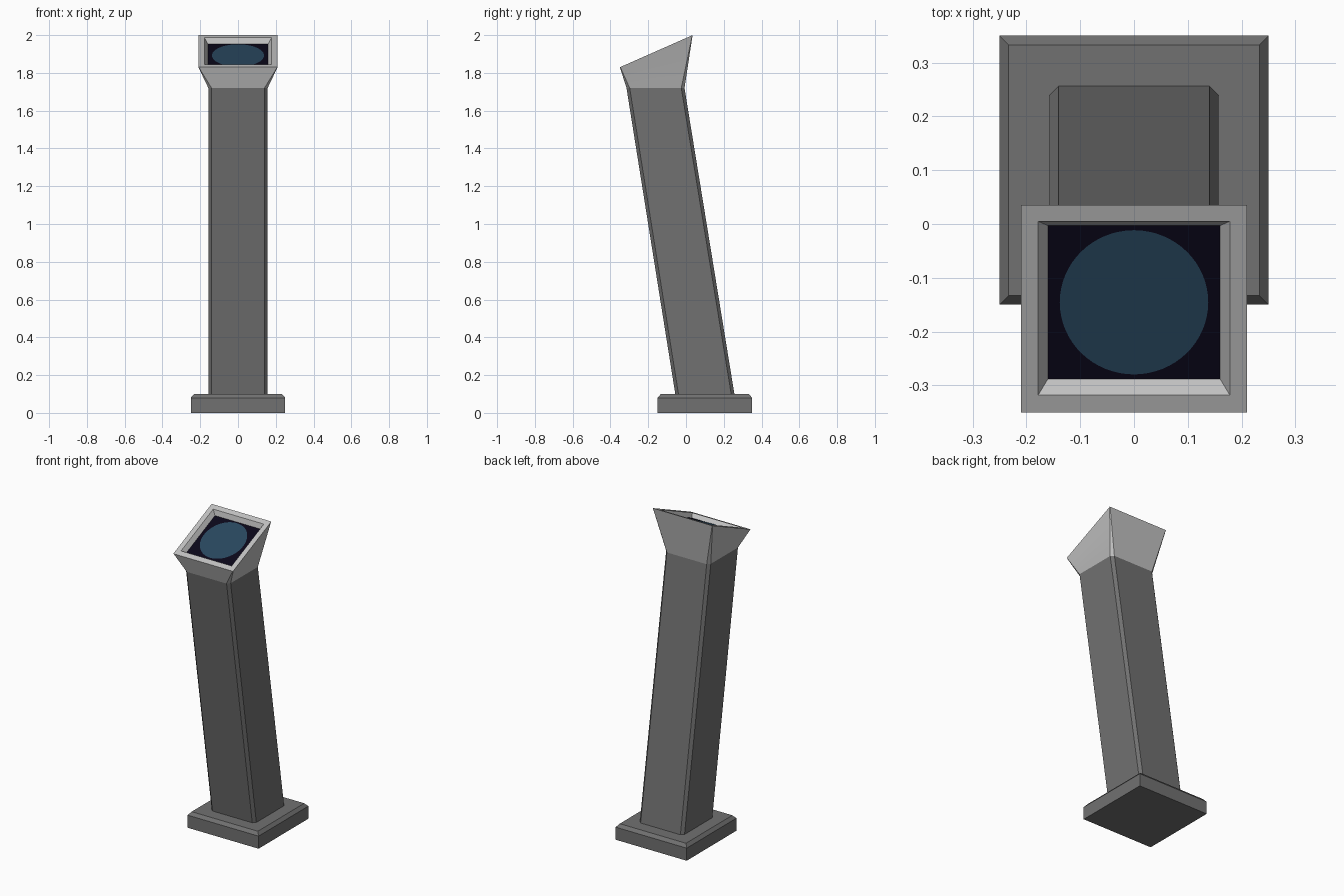
import bpy, bmesh, math
from mathutils import Vector

if "Cube" in bpy.data.objects:
    bpy.data.objects.remove(bpy.data.objects["Cube"])


def material(name, rgb):
    m = bpy.data.materials.new(name)
    m.diffuse_color = (*rgb, 1)
    m.use_nodes = True
    m.node_tree.nodes["Principled BSDF"].inputs["Base Color"].default_value = m.diffuse_color
    return m


DARK = material("dark_grey", (0.165, 0.165, 0.165))
LIGHT = material("light_grey", (0.53, 0.53, 0.53))
BLACK = material("screen_black", (0.003, 0.002, 0.010))
BLUE = material("screen_blue", (0.021, 0.062, 0.110))


def ring(hx, y0, y1, z, c=0.0):
    """Rectangle with optional chamfered corners; z is a function of y."""
    if c:
        pts = [(-hx + c, y0), (hx - c, y0), (hx, y0 + c), (hx, y1 - c),
               (hx - c, y1), (-hx + c, y1), (-hx, y1 - c), (-hx, y0 + c)]
    else:
        pts = [(-hx, y0), (hx, y0), (hx, y1), (-hx, y1)]
    return [Vector((x, y, z(y))) for x, y in pts]


def loft(name, rings, mat, cap_start=True, cap_end=True):
    bm = bmesh.new()
    loops = [[bm.verts.new(p) for p in r] for r in rings]
    n = len(loops[0])
    for a, b in zip(loops, loops[1:]):
        for i in range(n):
            j = (i + 1) % n
            bm.faces.new((a[i], a[j], b[j], b[i]))
    if cap_start:
        bm.faces.new(loops[0][::-1])
    if cap_end:
        bm.faces.new(loops[-1])
    me = bpy.data.meshes.new(name)
    bm.to_mesh(me)
    bm.free()
    me.materials.append(mat)
    ob = bpy.data.objects.new(name, me)
    bpy.context.collection.objects.link(ob)
    return ob


def flat(z):
    return lambda y: z


# Sloped top plane of the head, and the same plane lowered for the screen
SLOPE = 0.17 / 0.385


def rim_z(y):
    return 1.83 + (y + 0.35) * SLOPE


def screen_z(y):
    return rim_z(y) - 0.03


# Base plate with bevelled top edge
loft("base_plate", [ring(0.25, -0.15, 0.35, flat(0)),
                    ring(0.25, -0.15, 0.35, flat(0.08)),
                    ring(0.233, -0.133, 0.333, flat(0.10))], DARK)

# Leaning column with chamfered corners
loft("column", [ring(0.157, -0.056, 0.257, flat(0.095), 0.017),
                ring(0.157, -0.315, -0.008, flat(1.72), 0.017)], DARK)

# Flared head: chamfered column section blending to a sharp sloped rectangle
low = ring(0.157, -0.315, -0.008, flat(1.72), 0.017)
high = ring(0.21, -0.35, 0.035, rim_z, 0.002)
STEPS = 6
head = loft("head", [[a.lerp(b, k / STEPS) for a, b in zip(low, high)]
                     for k in range(STEPS + 1)], LIGHT, True, False)
bpy.context.view_layer.objects.active = head
head.select_set(True)
bpy.ops.object.shade_smooth_by_angle(angle=math.radians(25))

# Rim and sloping recess walls
loft("screen_rim", [ring(0.21, -0.35, 0.035, rim_z),
                    ring(0.178, -0.318, 0.005, rim_z),
                    ring(0.16, -0.288, -0.003, screen_z)], LIGHT, False, False)

# Recessed screen
loft("screen", [ring(0.16, -0.288, -0.003, screen_z)], BLACK, False, True)

# Round display patch, just above the screen
disc = []
for i in range(64):
    a = 2 * math.pi * i / 64
    y = -0.1455 + 0.134 * math.sin(a)
    disc.append(Vector((0.138 * math.cos(a), y, screen_z(y) + 0.002)))
loft("display_disc", [disc], BLUE, False, True)
